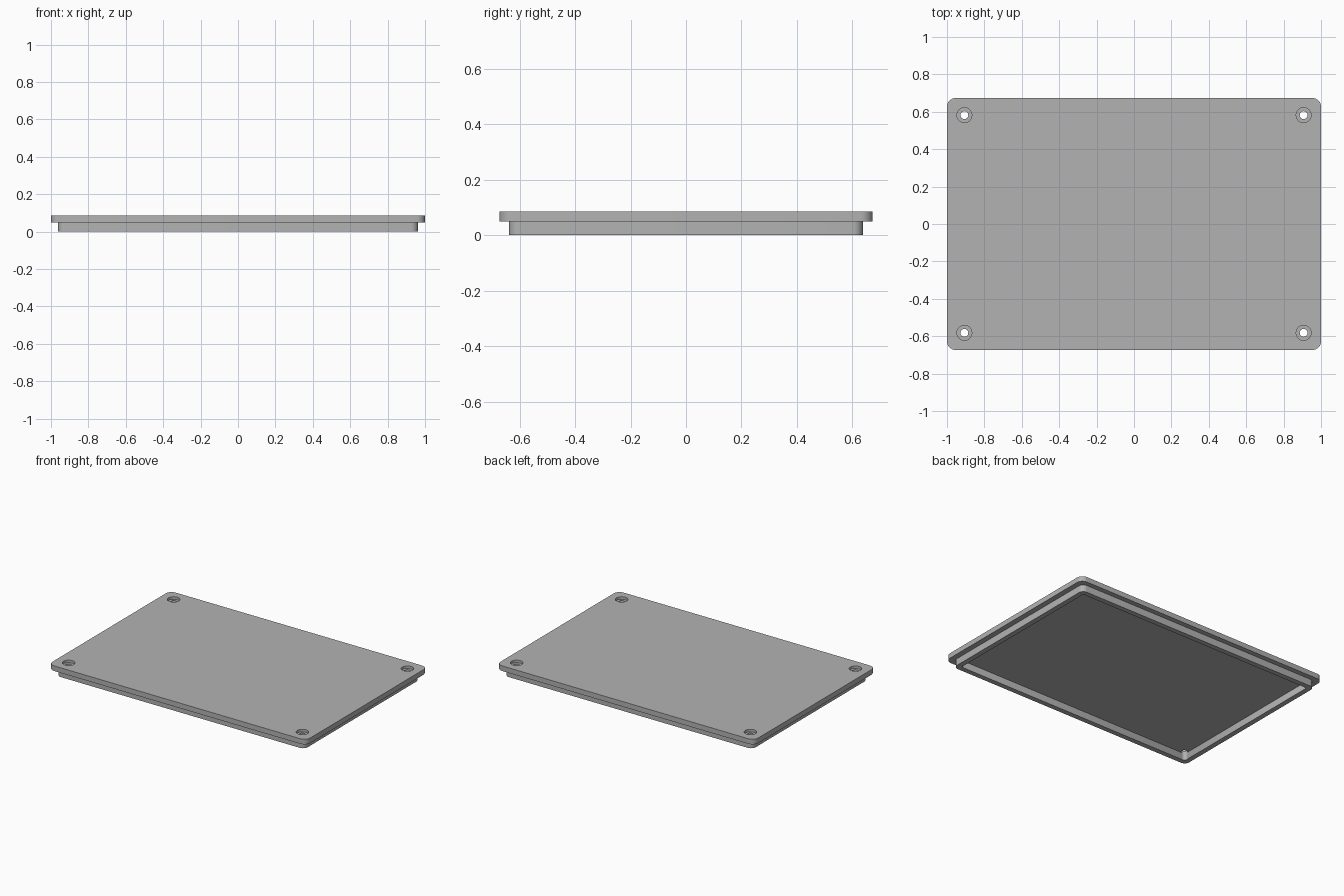
import bpy
import bmesh
from math import sin, cos, pi

cube = bpy.data.objects.get("Cube")
if cube:
    bpy.data.objects.remove(cube, do_unlink=True)

grey = bpy.data.materials.new("mid grey")
grey.use_nodes = True
colour = (0.45, 0.45, 0.45, 1)
grey.diffuse_color = colour
grey.node_tree.nodes["Principled BSDF"].inputs["Base Color"].default_value = colour

TOP, STEP = 0.085, 0.049


def rounded_slab(name, hx, hy, radius, z0, z1, steps=8):
    """Rectangle with rounded corners, extruded from z0 to z1."""
    bm = bmesh.new()
    ring = []
    for q, (sx, sy) in enumerate([(1, 1), (-1, 1), (-1, -1), (1, -1)]):
        for i in range(steps + 1):
            a = (q + i / steps) * pi / 2
            ring.append(bm.verts.new((sx * (hx - radius) + radius * cos(a),
                                      sy * (hy - radius) + radius * sin(a), z0)))
    base = bm.faces.new(ring)
    grown = bmesh.ops.extrude_face_region(bm, geom=[base], use_keep_orig=True)
    for v in grown["geom"]:
        if isinstance(v, bmesh.types.BMVert):
            v.co.z = z1
    bmesh.ops.recalc_face_normals(bm, faces=bm.faces)
    mesh = bpy.data.meshes.new(name)
    bm.to_mesh(mesh)
    bm.free()
    mesh.materials.append(grey)
    obj = bpy.data.objects.new(name, mesh)
    bpy.context.collection.objects.link(obj)
    return obj


def cylinder(name, x, y, radius, z0, z1):
    bpy.ops.mesh.primitive_cylinder_add(vertices=32, radius=radius, depth=z1 - z0,
                                        location=(x, y, (z0 + z1) / 2))
    obj = bpy.context.object
    obj.name = name
    obj.data.materials.append(grey)
    return obj


def combine(target, other, operation):
    """Apply a boolean and remove the helper object."""
    mod = target.modifiers.new("join", "BOOLEAN")
    mod.operation, mod.object, mod.solver = operation, other, "EXACT"
    bpy.context.view_layer.objects.active = target
    bpy.ops.object.modifier_apply(modifier=mod.name)
    bpy.data.objects.remove(other, do_unlink=True)


# Cover plate with a raised locating lip underneath
lid = rounded_slab("lid_plate", 1, 0.673, 0.045, STEP, TOP)
lip = rounded_slab("locating_lip", 0.962, 0.638, 0.036, 0, STEP)
recess = rounded_slab("lip_recess", 0.926, 0.602, 0.02, -0.1, STEP + 0.1)
combine(lip, recess, "DIFFERENCE")
combine(lid, lip, "UNION")

# Counterbored screw holes in the four corners
for x in (-0.907, 0.907):
    for y in (-0.582, 0.582):
        combine(lid, cylinder("screw_hole", x, y, 0.021, -0.1, 0.2), "DIFFERENCE")
        combine(lid, cylinder("counterbore", x, y, 0.04, 0.067, 0.2), "DIFFERENCE")

bpy.ops.object.select_all(action="DESELECT")
lid.select_set(True)
bpy.context.view_layer.objects.active = lid
bpy.ops.object.shade_smooth_by_angle()
